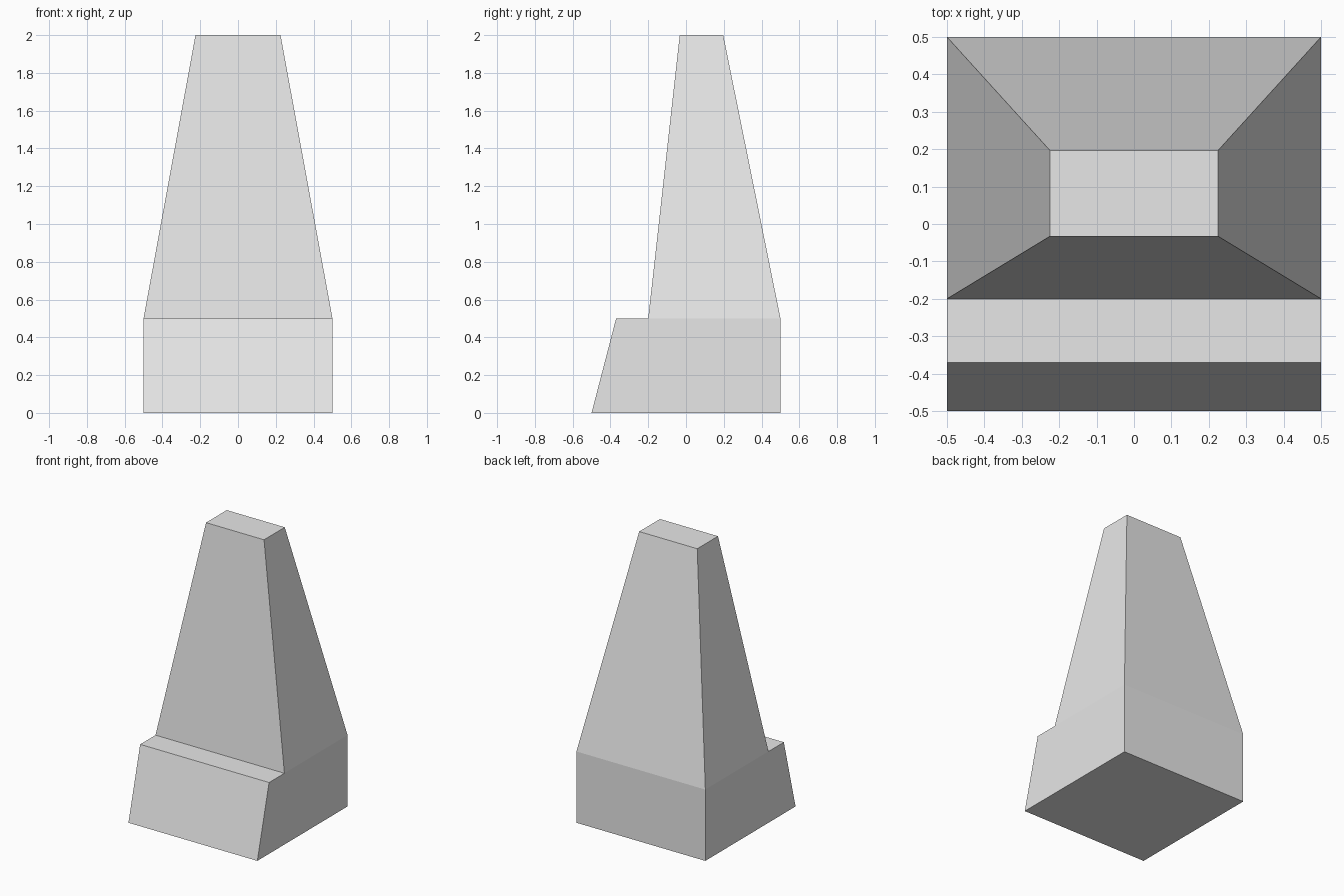
import bpy
import bmesh

cube = bpy.data.objects.get("Cube")
if cube:
    bpy.data.objects.remove(cube, do_unlink=True)

# Plain grey material
grey = bpy.data.materials.new("light_grey")
grey.use_nodes = True
grey.diffuse_color = (0.8, 0.8, 0.8, 1)
grey.node_tree.nodes["Principled BSDF"].inputs["Base Color"].default_value = (0.8, 0.8, 0.8, 1)


def tapered_block(name, lower, upper):
    """Block between two rectangles, each given as (half width, front y, back y, z)."""
    bm = bmesh.new()
    rings = []
    for half, front, back, z in (lower, upper):
        corners = ((-half, front), (half, front), (half, back), (-half, back))
        rings.append([bm.verts.new((x, y, z)) for x, y in corners])
    low, high = rings
    bm.faces.new(low[::-1])
    bm.faces.new(high)
    for i in range(4):
        j = (i + 1) % 4
        bm.faces.new((low[i], low[j], high[j], high[i]))
    mesh = bpy.data.meshes.new(name)
    bm.to_mesh(mesh)
    bm.free()
    mesh.materials.append(grey)
    obj = bpy.data.objects.new(name, mesh)
    bpy.context.collection.objects.link(obj)
    return obj


# Base with a sloped front
tapered_block("base", (0.5, -0.5, 0.5, 0), (0.5, -0.37, 0.5, 0.5))

# Tapered tower set back from the front ledge
tapered_block("tower", (0.5, -0.2, 0.5, 0.5), (0.225, -0.033, 0.197, 2))
